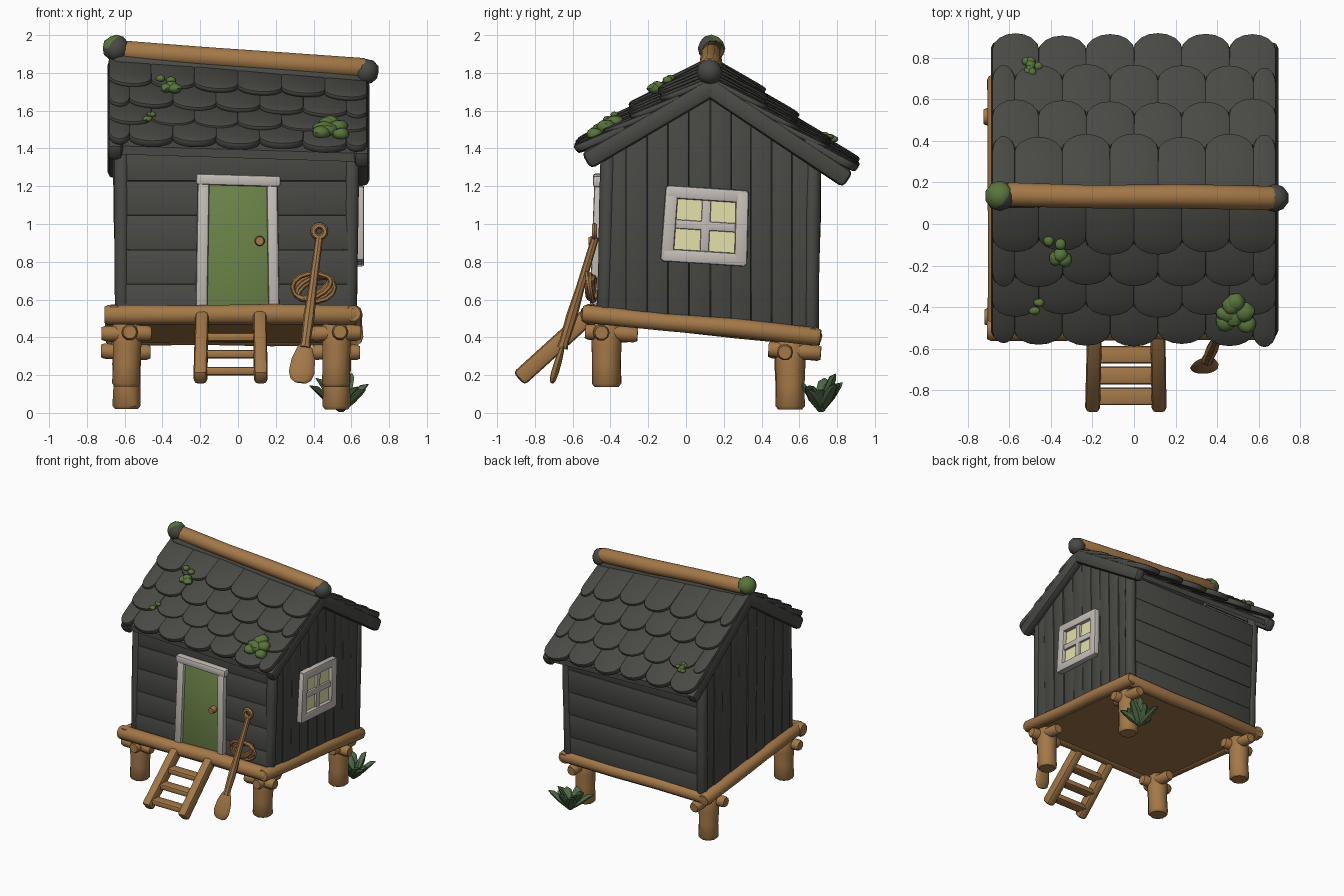
import bpy, bmesh, math, random
from mathutils import Vector as V

random.seed(4)
if "Cube" in bpy.data.objects:
    bpy.data.objects.remove(bpy.data.objects["Cube"])
X, Y, Z = V((1, 0, 0)), V((0, 1, 0)), V((0, 0, 1))


def material(name, *rgb):
    m = bpy.data.materials.new(name)
    m.use_nodes = True
    m.diffuse_color = (*rgb, 1)
    m.node_tree.nodes["Principled BSDF"].inputs["Base Color"].default_value = (*rgb, 1)
    return m


CHAR = material("charcoal wood", .066, .067, .059)
WOOD = material("brown wood", .37, .19, .065)
DOOR = material("door green", .15, .23, .065)
TRIM = material("pale trim", .55, .51, .47)
GLASS = material("pale yellow glass", .78, .76, .40)
MOSS = material("moss green", .10, .175, .045)
LEAF = material("leaf green", .075, .14, .06)


def finish(name, bm, *mats, bevel=0):
    bmesh.ops.remove_doubles(bm, verts=bm.verts[:], dist=.0005)
    bmesh.ops.recalc_face_normals(bm, faces=bm.faces[:])
    if bevel:
        sharp = [e for e in bm.edges if e.calc_face_angle(0) > .6]
        bmesh.ops.bevel(bm, geom=sharp, offset=bevel, segments=2, profile=.5,
                        affect='EDGES', clamp_overlap=True)
    me = bpy.data.meshes.new(name)
    bm.to_mesh(me)
    bm.free()
    for m in mats:
        me.materials.append(m)
    bpy.context.collection.objects.link(bpy.data.objects.new(name, me))


def sweep(name, pts, radii, mat, sides=10, flat=1, ref=Z, closed=False):
    """Tube through the points, flattened along ref."""
    pts, bm, rings, n = [V(p) for p in pts], bmesh.new(), [], len(pts)
    for i, p in enumerate(pts):
        if closed:
            t = pts[(i + 1) % n] - pts[i - 1]
        else:
            t = pts[min(i + 1, n - 1)] - pts[max(i - 1, 0)]
        t.normalize()
        side = t.cross(ref if abs(t.dot(ref)) < .95 else X).normalized()
        up = side.cross(t)
        angles = [math.tau * k / sides for k in range(sides)]
        rings.append([bm.verts.new(p + radii[i] * (side * math.cos(a) + up * math.sin(a) * flat))
                      for a in angles])
    for i in range(n if closed else n - 1):
        a, b = rings[i], rings[(i + 1) % n]
        for k in range(sides):
            j = (k + 1) % sides
            bm.faces.new((a[k], a[j], b[j], b[k]))
    if not closed:
        bm.faces.new(rings[0])
        bm.faces.new(rings[-1])
    finish(name, bm, mat)


def log(name, p, q, r, mat=WOOD, wobble=.005):
    """Hand-cut log with chamfered ends."""
    p, q = V(p), V(q)
    end = .018 / (q - p).length
    fr = [0, end, .35, .65, 1 - end, 1]
    jit = [V([random.uniform(-wobble, wobble) for _ in range(3)]) for _ in range(4)]
    jit = [jit[0], *jit, jit[3]]
    sweep(name, [p.lerp(q, f) + j for f, j in zip(fr, jit)],
          [r * s for s in (.82, 1, .96, 1.02, 1, .82)], mat)


def prism(name, outline, offset, mat, bevel=.01):
    bm = bmesh.new()
    face = bm.faces.new([bm.verts.new(p) for p in outline])
    ex = bmesh.ops.extrude_face_region(bm, geom=[face])
    bmesh.ops.translate(bm, vec=offset, verts=[v for v in ex["geom"] if isinstance(v, bmesh.types.BMVert)])
    finish(name, bm, mat, bevel=bevel)


def beam(name, p, q, w, h, ref, mat, bevel=.012):
    """Squared timber from p to q, h thick along ref."""
    p, q = V(p), V(q)
    side = (q - p).cross(ref).normalized()
    up = side.cross((q - p).normalized())
    ring = [p + side * a * w / 2 + up * b * h / 2 for a, b in ((-1, -1), (1, -1), (1, 1), (-1, 1))]
    prism(name, ring, q - p, mat, bevel)


# Reference surfaces: sloping floor and skewed roof
RIDGE = V((0, .13, 1.795))
EAVE = {"front": V((0, -.54, 1.37)), "back": V((0, .87, 1.27))}


def floor_z(y):
    return .52 - .1 * (y + .5)


def roof_pt(side, x, t, lift=0):
    d = EAVE[side] - RIDGE
    normal = V((0, -d.z, d.y)).normalized()
    normal *= 1 if normal.z > 0 else -1
    return RIDGE + d * t + normal * lift + X * x - Z * x * (.08 - .05 * t)


def roof_z(x, y):
    side = "front" if y < RIDGE.y else "back"
    t = (y - RIDGE.y) / (EAVE[side].y - RIDGE.y)
    return roof_pt(side, x, t).z - .02


# Platform: floor and edge logs
L, R, F, B = -.655, .6, -.505, .67
prism("floor", [(L, F, floor_z(F)), (R, F, floor_z(F)), (R, B, floor_z(B)), (L, B, floor_z(B))],
      -Z * .035, WOOD, 0)
log("front_edge_log", (L - .05, F, .52), (R + .03, F, .52), .055)
log("back_edge_log", (L - .03, B, floor_z(B)), (R + .04, B, floor_z(B)), .05)
log("right_edge_log", (R + .005, F - .04, .525), (R + .01, B + .04, floor_z(B)), .05)
log("left_edge_log", (L - .005, F - .04, .525), (L, B + .04, floor_z(B)), .05)

# Posts with crossed bearer logs
for x in (-.59, .52):
    for y, foot in ((-.42, .14), (.55, .02)):
        top = floor_z(y) - .03
        log("post", (x, y, foot), (x, y, top), .078, wobble=.003)
        log("cross_bearer", (x - .13, y - .03, top - .06), (x + .13, y - .03, top - .06), .043)
        log("long_bearer", (x + .02, y - .11, top - .05), (x + .02, y + .16, top - .07), .043)

# Wall core and planks
outline = [(-.43, .5), (-.41, 1.38), (.13, 0), (.67, 1.27), (.65, .41)]
prism("wall_core", [(-.61, y, z or roof_z(.6, y)) for y, z in outline], X * 1.2, CHAR, 0)
for i in range(5):
    a, b = i / 5, (i + 1) / 5 - .001
    for name, lo, hi, out in (("front_plank", (-.445, .5), (-.412, 1.41), -1),
                              ("back_plank", (.66, .4), (.68, 1.32), 1)):
        lo, hi = V((0, *lo)), V((0, *hi))
        p = [lo.lerp(hi, f) + X * x for x, f in ((-.62, a), (.6, a), (.6, b), (-.62, b))]
        prism(name, p, Y * out * (.026 + random.uniform(0, .003)), CHAR, .004)
for x, out in ((-.615, -1), (.595, 1)):
    cuts = [-.43 + .56 * i / 5 for i in range(5)] + [.13 + .54 * i / 5 for i in range(6)]
    for y0, y1 in zip(cuts, cuts[1:]):
        y1 -= .002
        p = [(x, y0, floor_z(y0)), (x, y1, floor_z(y1)), (x + .012 * out, y1, roof_z(x, y1)),
             (x + .012 * out, y0, roof_z(x, y0))]
        prism("side_plank", p, X * out * (.026 + random.uniform(-.004, .006)), CHAR, .005)
    for y, lean in ((-.435, .025), (.66, .015)):
        log("corner_post", (x - .005 * out, y, floor_z(y)),
            (x + .005 * out, y + lean, roof_z(x, y) - .02), .042, CHAR, .003)

# Roof: boards, rake boards and scalloped shingles
log("ridge_beam", (-.66, .13, 1.855), (.66, .13, 1.755), .05, CHAR)
for side in EAVE:
    p = [roof_pt(side, x, t, -.035) for x, t in ((-.67, 0), (.67, 0), (.67, .98), (-.67, .98))]
    prism(side + "_roof_board", p, Z * .045, CHAR, 0)
    for x in (-.65, .655):
        beam("rake_board", roof_pt(side, x, -.02, -.02), roof_pt(side, x, 1, -.02), .08, .10, Z, CHAR, .028)
    for row, end in enumerate((.35, .58, .80, 1.01)):
        width, shift = 1.38 / 6, (row + (side == "back")) % 2
        start = max(end - .36, 0)
        rise = .025 if row == 3 else .034
        for c in range(6 + shift):
            left = -.69 + width * (c - .5 * shift)
            x0, x1 = max(left - .004, -.685), min(left + width + .004, .685)
            up, tip = random.uniform(0, .012), end + random.uniform(-.012, .012)
            shape = [(0, start), (1, start)]
            shape += [(.5 + .5 * math.cos(a), tip - .10 + .10 * math.sin(a))
                      for a in (math.pi * k / 8 for k in range(9))]
            pts = [roof_pt(side, x0 + u * (x1 - x0), t, .002 + (rise + up) * (t - start) / (end - start))
                   for u, t in shape]
            thick = .045 if row == 3 else .034
            prism("shingle", pts, roof_pt(side, 0, 0, thick) - RIDGE, CHAR, .013)

# Ridge log and end knobs
log("ridge_log", (-.66, .14, 1.925), (.68, .125, 1.82), .058)
for name, p, r in (("left_knob", (-.645, .135, 1.93), .072), ("right_knob", (.68, .125, 1.805), .068)):
    bm = bmesh.new()
    bmesh.ops.create_icosphere(bm, subdivisions=2, radius=r)
    for v in bm.verts:
        v.co = v.co * random.uniform(.96, 1.04) + V(p)
    for f in bm.faces:
        n = f.normal
        f.material_index = int(name == "left_knob" and n.z * .6 - n.x * .6 + n.y * .4 > .2)
    finish(name, bm, CHAR, MOSS)

# Door with frame and knob
prism("door", [(-.175, -.485, .54), (.175, -.485, .54), (.165, -.461, 1.22), (-.165, -.461, 1.22)],
      Y * .03, DOOR, .004)
beam("left_door_post", (-.193, -.485, .56), (-.182, -.46, 1.23), .062, .05, Y, TRIM)
beam("right_door_post", (.19, -.485, .56), (.18, -.46, 1.22), .058, .05, Y, TRIM)
beam("door_lintel", (-.222, -.462, 1.238), (.225, -.462, 1.225), .058, .06, Y, TRIM)
log("door_knob", (.115, -.45, .91), (.115, -.515, .91), .027, WOOD, 0)

# Window on the left wall
wx = .638
corners = [V((wx, y, z)) for y, z in ((-.10, .835), (.29, .81), (.298, 1.145), (-.075, 1.17))]
prism("window_glass", corners, -X * .009, GLASS, 0)
mids = [(corners[i] + corners[(i + 1) % 4]) / 2 for i in range(4)]
for i in range(4):
    d = (corners[(i + 1) % 4] - corners[i]).normalized() * .028
    beam("window_frame", corners[i] - d, corners[(i + 1) % 4] + d, .068, .06, X, TRIM)
for i in (0, 1):
    beam("window_bar", mids[i], mids[i + 2], .048, .035, X, TRIM, .008)

# Ladder
for x in (-.19, .115):
    beam("ladder_rail", (x, -.515, .515), (x * 1.05, -.885, .18), .072, .09, Z, WOOD, .022)
for y in (-.63, -.73, -.83):
    z = .505 + (y + .515) * .9
    beam("ladder_rung", (-.2, y, z), (.12, y, z), .085, .045, Z, WOOD, .014)

# Oar
top, foot = V((.43, -.48, .93)), V((.33, -.71, .16))
oar = [top.lerp(foot, f) for f in (0, .35, .55, .72, .76, .84, .93, .98, 1)]
sweep("oar_shaft", oar[:5], [.02, .023, .03, .025, .03], WOOD, 8)
sweep("oar_blade", oar[3:], [.02, .04, .062, .068, .055, .03], WOOD, 12, .3, Y)
ring = [math.tau * k / 14 for k in range(14)]
sweep("oar_ring", [top + V((.031 * math.cos(a), -.005, .031 + .031 * math.sin(a))) for a in ring],
      [.016] * 14, WOOD, 6, 1, Y, True)

# Coiled rope
for k in range(4):
    s = 1 - .09 * k
    sweep("rope_coil", [(.4 + .112 * s * math.cos(a), -.51 + .012 * (k % 2) - .015 * math.sin(a + k),
                         .665 + .075 * s * math.sin(a + .25 * k)) for a in ring],
          [.013] * 14, WOOD, 6, 1, Y, True)


# Moss clumps on the shingles, the left knob and a back post
def moss(center, size, count=8):
    bm = bmesh.new()
    for k in range(count):
        shift = V([random.uniform(-.7, .7) * size for _ in range(3)])
        shift.z = -shift.y * .5 if center.y > .13 else shift.y * .6
        new = bmesh.ops.create_icosphere(bm, subdivisions=2, radius=size * random.uniform(.35, .55))["verts"]
        for v in new:
            v.co = V((v.co.x, v.co.y, v.co.z * .75)) * random.uniform(.92, 1.08) + center + shift
    finish("moss_clump", bm, MOSS)


for side, x, t, size in (("front", -.37, .33, .07), ("front", -.48, .74, .04),
                         ("front", .48, .77, .10), ("back", -.49, .79, .045)):
    moss(roof_pt(side, x, t, .075), size)
moss(V((.61, .69, .42)), .035, 5)

# Leafy plant by the back post
for k in range(12):
    a = math.tau * k / 12 + random.uniform(-.2, .2)
    out, high = random.uniform(.08, .15), random.uniform(.07, .2)
    base, d = V((.545, .715, .012)), V((math.cos(a) * 1.2, math.sin(a) * .85, 0))
    sweep("plant_leaf", [base, base + d * out * .45 + Z * high * .5, base + d * out * .85 + Z * high * .9,
                         base + d * out * 1.05 + Z * high], [.022, .04, .03, .006], LEAF, 6, .5)

# Smooth shading with kept edges
for ob in bpy.context.collection.objects:
    if ob.type == 'MESH':
        ob.select_set(True)
        bpy.context.view_layer.objects.active = ob
bpy.ops.object.shade_smooth_by_angle(angle=math.radians(40))
